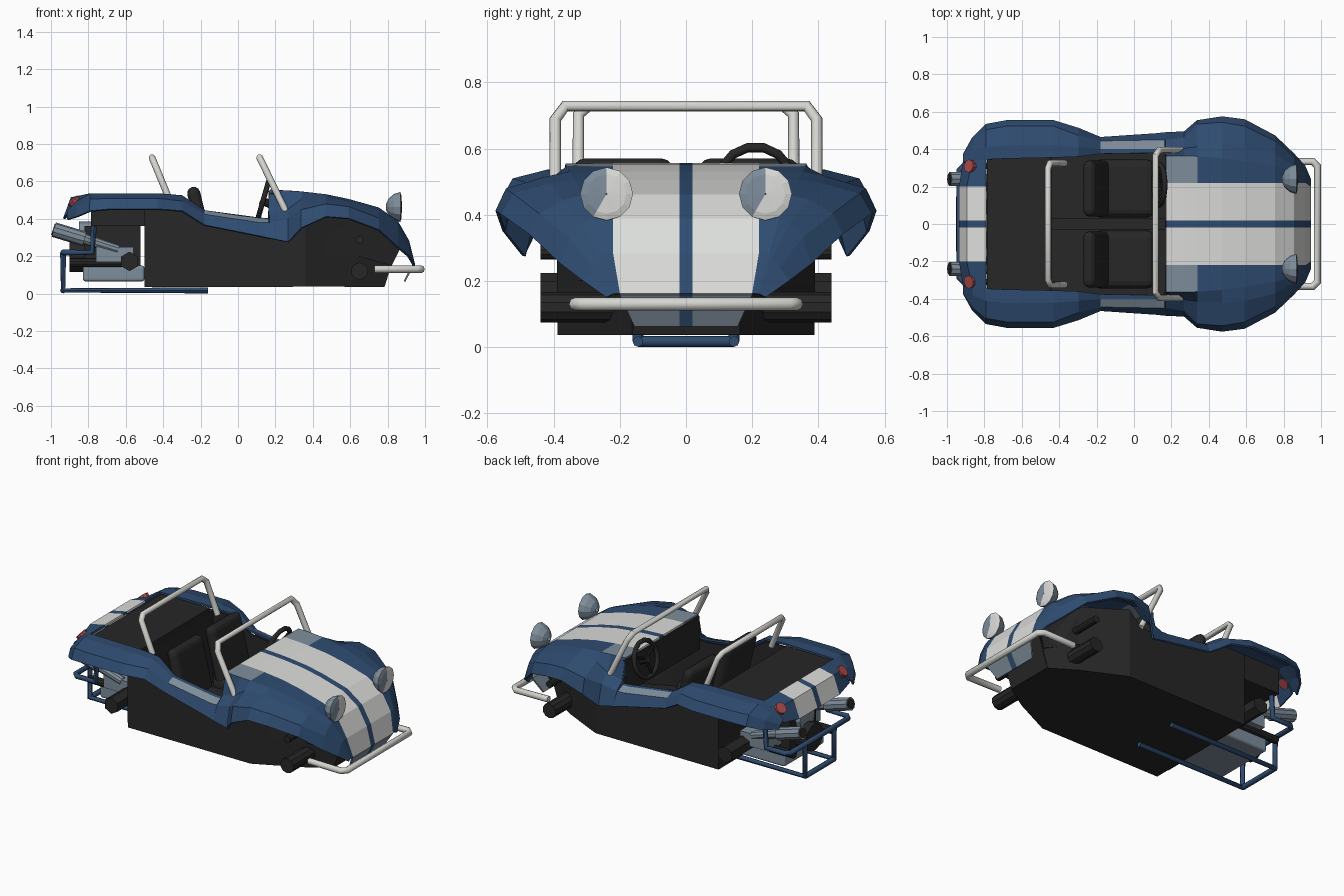
import bpy, bmesh, math
from mathutils import Vector

if "Cube" in bpy.data.objects:
    bpy.data.objects.remove(bpy.data.objects["Cube"])


def mat(name, r, g, b):
    m = bpy.data.materials.new(name)
    m.diffuse_color = (r, g, b, 1)
    m.use_nodes = True
    m.node_tree.nodes["Principled BSDF"].inputs["Base Color"].default_value = m.diffuse_color
    return m


BLUE = mat("body_blue", .028, .072, .165)
WHITE = mat("stripe_white", .72, .73, .71)
GREY = mat("blue_grey", .21, .27, .33)
BLACK = mat("trim_black", .02, .02, .02)
METAL = mat("tube_metal", .66, .66, .63)
RED = mat("lamp_red", .42, .07, .075)


def finish(name, bm, mats, thick=0):
    bmesh.ops.recalc_face_normals(bm, faces=bm.faces)
    me = bpy.data.meshes.new(name)
    bm.to_mesh(me)
    bm.free()
    ob = bpy.data.objects.new(name, me)
    bpy.context.collection.objects.link(ob)
    for m in mats:
        me.materials.append(m)
    if thick:
        s = ob.modifiers.new("thickness", "SOLIDIFY")
        s.thickness, s.offset = thick, 0
    return ob


def grid(name, rows, mats, thick=0, rule=None):
    """Skin rows of points; rule(row, column) picks the material."""
    bm = bmesh.new()
    vs = [[bm.verts.new(p) for p in r] for r in rows]
    for i in range(len(vs) - 1):
        for j in range(len(vs[0]) - 1):
            f = bm.faces.new((vs[i][j], vs[i][j + 1], vs[i + 1][j + 1], vs[i + 1][j]))
            f.material_index = rule(i, j) if rule else 0
    return finish(name, bm, mats, thick)


def box(name, x, y, z, m, bevel=0):
    bm = bmesh.new()
    bmesh.ops.create_cube(bm, size=1)
    for v in bm.verts:
        v.co = [lo + (hi - lo) * (c + .5) for c, (lo, hi) in zip(v.co, (x, y, z))]
    ob = finish(name, bm, [m])
    if bevel:
        b = ob.modifiers.new("round", "BEVEL")
        b.width, b.segments = bevel, 3
    return ob


def rod(name, a, b, r, m, r2=None, n=10):
    a, b = Vector(a), Vector(b)
    bm = bmesh.new()
    bmesh.ops.create_cone(bm, cap_ends=True, segments=n, radius1=r,
                          radius2=r if r2 is None else r2, depth=(b - a).length)
    ob = finish(name, bm, [m])
    ob.location = (a + b) / 2
    ob.rotation_euler = (b - a).to_track_quat('Z', 'Y').to_euler()
    return ob


def tube(name, pts, r, m, cyclic=False):
    cu = bpy.data.curves.new(name, "CURVE")
    cu.dimensions, cu.bevel_depth, cu.bevel_resolution = '3D', r, 2
    cu.use_fill_caps = True
    sp = cu.splines.new("POLY")
    sp.points.add(len(pts) - 1)
    for p, co in zip(sp.points, pts):
        p.co = (*co, 1)
    sp.use_cyclic_u = cyclic
    cu.materials.append(m)
    ob = bpy.data.objects.new(name, cu)
    bpy.context.collection.objects.link(ob)
    bpy.ops.object.select_all(action='DESELECT')
    ob.select_set(True)
    bpy.context.view_layer.objects.active = ob
    bpy.ops.object.convert(target='MESH')
    bpy.ops.object.shade_smooth_by_angle(angle=math.radians(50))


# body sections: x, then (y, z) of inner edge, crease, crest, outer lip
rear = [(-.91, .33, .44, .34, .43, .36, .42, .37, .395),
        (-.86, .34, .49, .38, .48, .44, .46, .46, .41),
        (-.79, .345, .53, .41, .53, .50, .50, .53, .44),
        (-.68, .35, .53, .42, .53, .52, .505, .55, .45),
        (-.43, .355, .53, .42, .53, .52, .505, .55, .45),
        (-.30, .36, .52, .41, .52, .47, .49, .51, .44),
        (-.18, .375, .44, .40, .44, .44, .42, .46, .365),
        (.12, .38, .40, .40, .395, .445, .375, .48, .305),
        (.165, .38, .40, .40, .395, .445, .375, .485, .295)]
front = [(.17, .36, .55, .39, .42, .445, .375, .485, .295),
         (.27, .36, .545, .40, .45, .46, .40, .49, .275),
         (.34, .36, .54, .41, .50, .53, .445, .55, .35),
         (.47, .35, .525, .42, .51, .54, .475, .57, .41),
         (.59, .335, .50, .41, .49, .52, .46, .555, .40),
         (.75, .31, .455, .37, .44, .44, .40, .47, .34),
         (.85, .28, .385, .31, .37, .35, .33, .375, .25),
         (.91, .25, .28, .26, .27, .28, .24, .31, .20),
         (.94, .21, .16, .22, .16, .23, .155, .24, .15)]


def side(s, sign):
    return [(s[0], sign * s[i], s[i + 1]) for i in (1, 3, 5, 7)]


# rear fenders and sills, then the front bodywork with striped bonnet
for sg, n in ((1, "left"), (-1, "right")):
    grid(n + "_rear_fender", [side(s, sg) for s in rear + front[:1]], [BLUE, GREY], .012,
         lambda i, j: 1 if i in (6, 7) and j == 1 else 0)
rows = []
for s in front:
    w = min(.22, s[1] * .95)
    mid = [(s[0], y, s[2]) for y in (-w, -.02, .02, w)]
    rows.append(side(s, -1)[::-1] + mid + side(s, 1))
grid("front_body", rows, [BLUE, WHITE, GREY], .012,
     lambda i, j: 1 if j in (4, 6) else 2 if j in (3, 7) and i < 2 else 0)
grid("front_pan", [[(.94, y, .16) for y in (-.2, -.02, .02, .2)],
                   [(.89, y * .78, .065) for y in (-.2, -.026, .026, .2)]],
     [GREY, BLUE], .01, lambda i, j: j % 2)

# striped tail panel
ys = (-.2, -.02, .02, .2)
tail = []
for (xe, ye, ze), (xc, zc) in zip(((-.79, .345, .53), (-.86, .34, .49), (-.91, .33, .42)),
                                  ((-.79, .53), (-.89, .51), (-.93, .40))):
    tail.append([(xe, -ye, ze)] + [(xc, y, zc) for y in ys] + [(xe, ye, ze)])
grid("tail_panel", tail, [BLUE, WHITE], .012, lambda i, j: 1 if j in (1, 3) else 0)

# black tub: floor and walls, tapered at the nose (x bottom, x top, y, top z)
tub = [(-.5, -.5, .385, .50), (-.3, -.3, .385, .50), (-.18, -.18, .385, .42),
       (.12, .12, .385, .38), (.28, .28, .385, .40), (.36, .36, .385, .48),
       (.62, .64, .26, .44), (.78, .86, .16, .30)]
grid("tub", [[(xt, -y, z), (xb, -y, .04), (xb, y, .04), (xt, y, z)] for xb, xt, y, z in tub],
     [BLACK], .01)
grid("tub_nose", [[(.86, -.16, .30), (.86, .16, .30)], [(.78, -.16, .04), (.78, .16, .04)]],
     [BLACK], .01)
for sg in (1, -1):
    grid("front_wheel_well", [[(.36, sg * .38, .48), (.36, sg * .38, .2)],
                              [(.64, sg * .26, .45), (.64, sg * .26, .2)],
                              [(.88, sg * .2, .27), (.82, sg * .17, .15)]], [BLACK], .008)
box("rear_deck", (-.785, -.45), (-.36, .36), (.36, .52), BLACK)
box("rear_bulkhead", (-.5, -.44), (-.385, .385), (.04, .5), BLACK)
box("dashboard", (.165, .19), (-.37, .37), (.33, .54), BLACK)
box("floor_tunnel", (-.44, .2), (-.03, .03), (.04, .2), BLACK)

# seats
for y in (-.19, .19):
    box("seat_cushion", (-.22, .11), (y - .155, y + .155), (.14, .27), BLACK, .04)
    back = box("seat_back", (-.035, .035), (y - .15, y + .15), (-.19, .19), BLACK, .034)
    back.location = (-.2, 0, .385)
    back.rotation_euler = (0, -.24, 0)

# steering wheel
ring = [(.135 - .03 * math.sin(a), .21 + .11 * math.cos(a), .5 + .105 * math.sin(a))
        for a in [k * math.tau / 14 for k in range(14)]]
ring = [(2 * .135 - x, y, z) for x, y, z in ring]
tube("steering_wheel", ring, .014, BLACK, True)
for k in (1, 6, 10):
    rod("wheel_spoke", (.135, .21, .5), ring[k], .01, BLACK)
rod("steering_column", (.12, .21, .5), (.19, .21, .47), .022, BLACK)


# hoops over the cockpit
def hoop(name, w, foot, top):
    (fx, fz), (tx, tz) = foot, top
    c = .12
    kx, kz = tx + (fx - tx) * c, tz + (fz - tz) * c
    half = [(fx, w, fz), (kx, w, kz), (tx, w - .03, tz)]
    tube(name, [(x, -y, z) for x, y, z in half] + half[::-1], .018, METAL)


hoop("windscreen_frame", .395, (.28, .39), (.115, .728))
hoop("rear_roll_bar", .325, (-.37, .51), (-.46, .728))

# front bumper
arm = [(.73, .33, .13), (.955, .335, .13), (.98, .31, .13)]
tube("front_bumper", [(x, -y, z) for x, y, z in arm] + arm[::-1], .02, METAL)

# headlamps turned from a short profile, and tail lamps
for sg in (1, -1):
    prof = [(.79, .012), (.805, .045), (.835, .07), (.868, .08), (.874, .06), (.877, .002)]
    rings = [[(x, sg * .24 + r * math.cos(k * math.tau / 12), .463 + r * math.sin(k * math.tau / 12))
              for k in range(13)] for x, r in prof]
    grid("headlamp", rings, [GREY, WHITE], 0, lambda i, j: 1 if i > 2 and j in (0, 1, 2, 8, 9, 10, 11) else 0)
    rod("tail_lamp", (-.86, sg * .305, .475), (-.885, sg * .31, .50), .035, RED)

# axle stubs
for sg in (1, -1):
    rod("front_lower_axle", (.65, sg * .1, .12), (.65, sg * .44, .12), .046, BLACK)
    rod("front_upper_axle", (.65, sg * .1, .287), (.65, sg * .44, .287), .022, BLACK)
    rod("rear_axle", (-.58, sg * .1, .172), (-.58, sg * .44, .172), .052, BLACK, n=6)

# engine, fan and exhausts
box("engine_sump", (-.83, -.5), (-.2, .2), (.065, .15), GREY, .015)
box("engine_case", (-.82, -.52), (-.13, .13), (.14, .36), BLACK)
rod("fan_pulley", (-.9, 0, .2), (-.8, 0, .2), .085, BLACK, n=16)
rod("fan_housing", (-.85, 0, .31), (-.66, 0, .31), .075, GREY, n=12)
for sg in (1, -1):
    box("cylinder_bank", (-.76, -.56), (sg * .13, sg * .26), (.17, .25), GREY)
    rod("gearbox_arm", (-.9, sg * .2, .165), (-.58, sg * .2, .165), .024, BLACK)
    rod("exhaust_pipe", (-.64, sg * .24, .235), (-.86, sg * .24, .305), .026, GREY, .03)
    rod("exhaust_tip", (-.82, sg * .24, .292), (-.985, sg * .24, .342), .04, GREY)
    rod("exhaust_opening", (-.98, sg * .24, .3405), (-.989, sg * .24, .3435), .032, BLACK)

# rear cage of blue tubes
for sg in (1, -1):
    tube("cage_rail", [(-.16, sg * .145, .017), (-.935, sg * .145, .017), (-.935, sg * .145, .22)],
         .016, BLUE)
tube("cage_lower_bar", [(-.935, -.145, .017), (-.935, .145, .017)], .016, BLUE)
upper = [(-.77, .31, .36), (-.78, .31, .22), (-.91, .31, .22), (-.935, .285, .22)]
tube("cage_upper_bar", [(x, -y, z) for x, y, z in upper] + upper[::-1], .016, BLUE)
